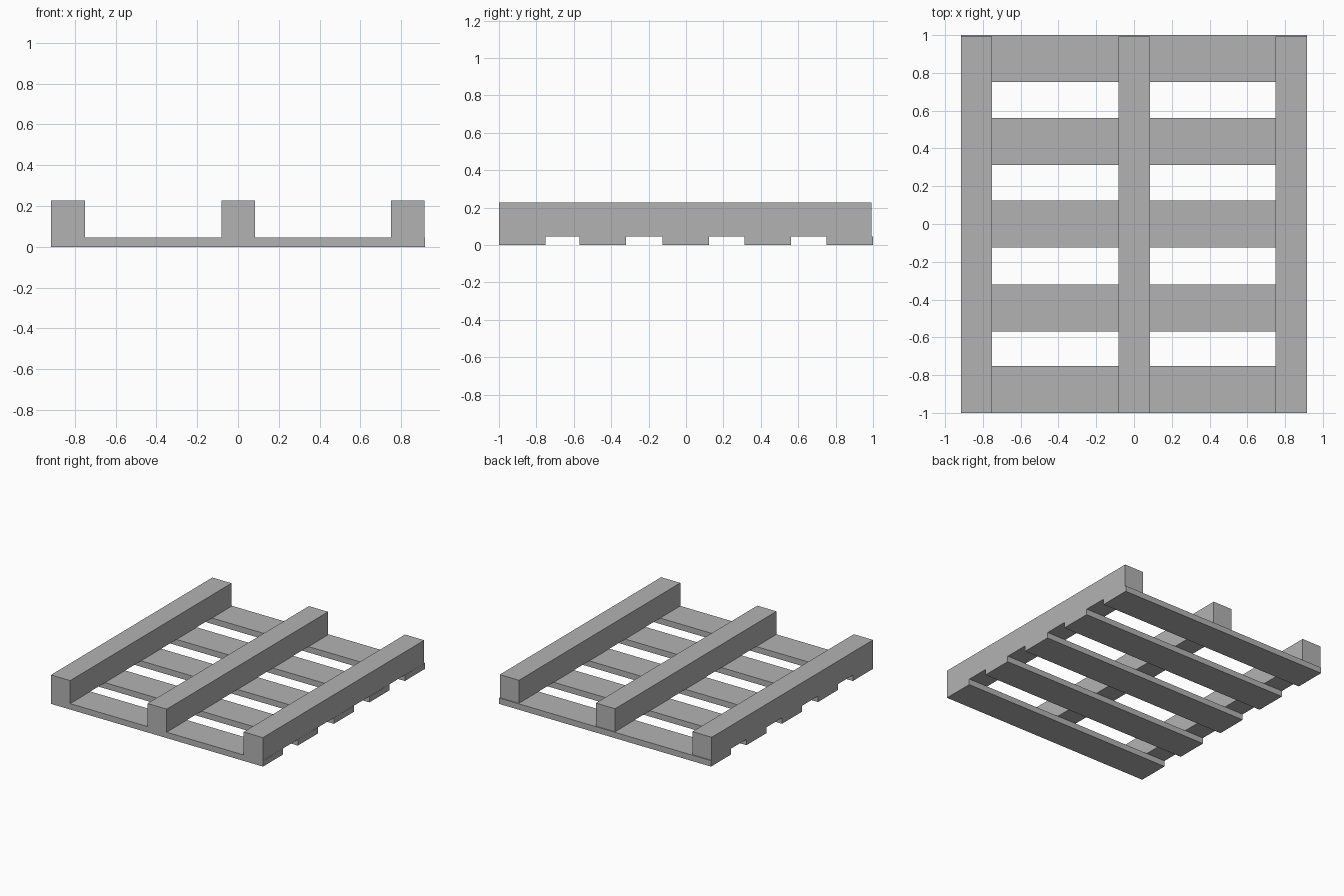
import bpy
import bmesh
from mathutils import Matrix, Vector

cube = bpy.data.objects.get("Cube")
if cube:
    bpy.data.objects.remove(cube, do_unlink=True)

# One plain grey for the whole pallet
grey = bpy.data.materials.new("plain_grey")
grey.use_nodes = True
colour = (0.45, 0.45, 0.45, 1)
grey.diffuse_color = colour
bsdf = next(n for n in grey.node_tree.nodes if n.type == "BSDF_PRINCIPLED")
bsdf.inputs["Base Color"].default_value = colour


def box(name, low, high):
    """Add a flat-faced box between two opposite corners."""
    low, high = Vector(low), Vector(high)
    bm = bmesh.new()
    place = Matrix.Translation((low + high) / 2) @ Matrix.Diagonal((*(high - low), 1))
    bmesh.ops.create_cube(bm, size=1, matrix=place)
    mesh = bpy.data.meshes.new(name)
    bm.to_mesh(mesh)
    bm.free()
    mesh.materials.append(grey)
    obj = bpy.data.objects.new(name, mesh)
    bpy.context.collection.objects.link(obj)
    return obj


HALF_WIDTH = 0.9165
BOARD_TOP = 0.046
BOARD_DEPTH = 0.249
BEAM_WIDTH = 0.166
BEAM_TOP = 0.226

# Five flat boards on the ground, front to back
for i, y in enumerate((-1, -0.57, -0.125, 0.313, 0.751)):
    box(f"board_{i + 1}", (-HALF_WIDTH, y, 0), (HALF_WIDTH, y + BOARD_DEPTH, BOARD_TOP))

# Three long beams on top, flush at the front and just short of the back
for name, x in (("right_beam", -HALF_WIDTH), ("middle_beam", -0.082), ("left_beam", 0.749)):
    box(name, (x, -1, BOARD_TOP), (x + BEAM_WIDTH, 0.992, BEAM_TOP))
